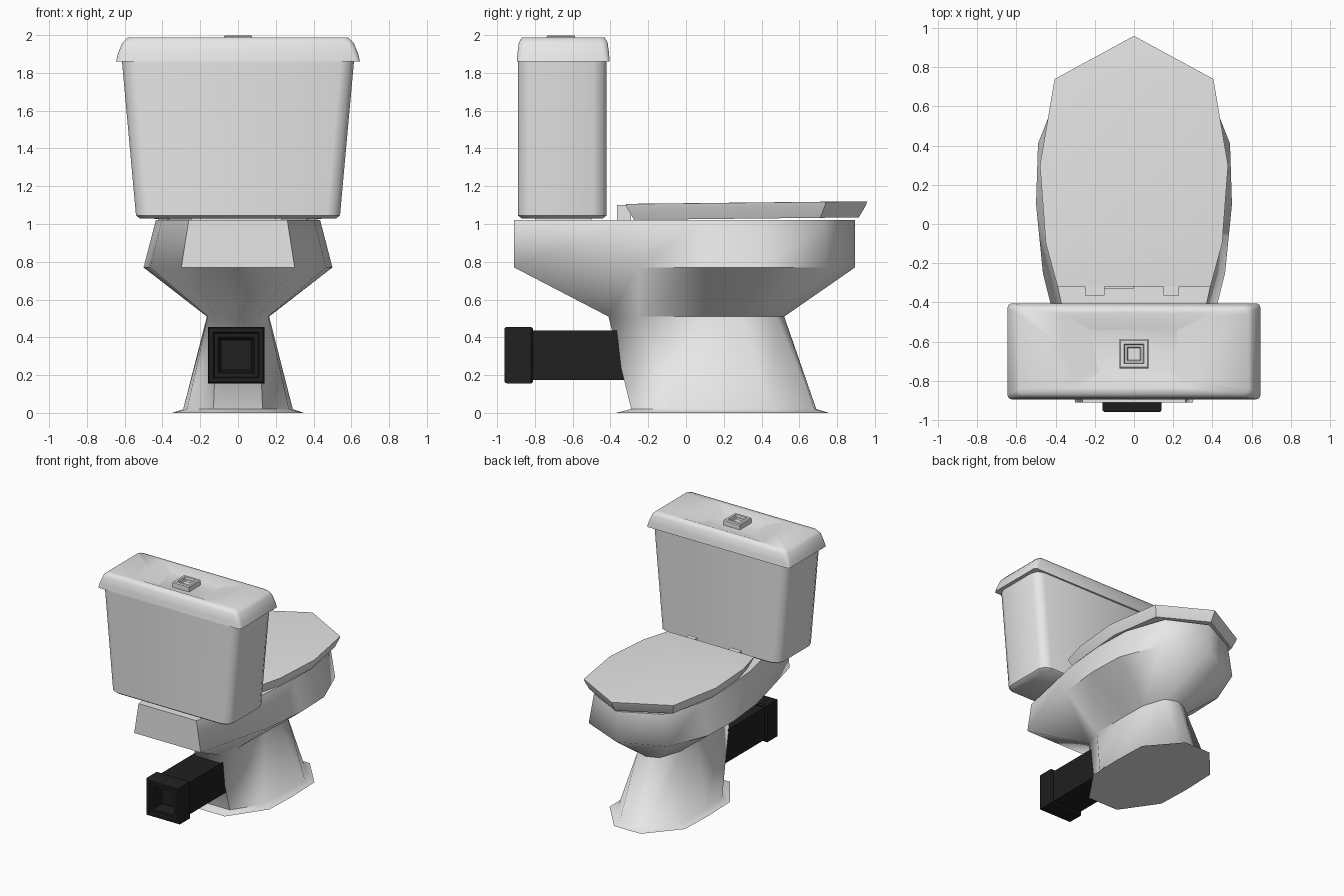
import bpy, bmesh, math

cube = bpy.data.objects.get("Cube")
if cube:
    bpy.data.objects.remove(cube, do_unlink=True)


def material(name, value):
    m = bpy.data.materials.new(name)
    m.use_nodes = True
    colour = (value, value, value, 1)
    m.diffuse_color = colour
    m.node_tree.nodes["Principled BSDF"].inputs["Base Color"].default_value = colour
    return m


WHITE = material("white ceramic", 0.8)
BLACK = material("black plastic", 0.014)


def loft(name, rings, mat, angle=35, place=None):
    """Skin (height, half outline) rings; each half outline runs back to front and is mirrored in x."""
    bm = bmesh.new()
    loops = []
    for z, half in rings:
        full = half + [(-x, y) for x, y in reversed(half) if x > 0]
        loops.append([bm.verts.new((x, y, z)) for x, y in full])
    for a, b in zip(loops, loops[1:]):
        for i in range(len(a)):
            j = (i + 1) % len(a)
            bm.faces.new((a[i], a[j], b[j], b[i]))
    bm.faces.new(loops[0][::-1])
    bm.faces.new(loops[-1])
    if place:
        for v in bm.verts:
            v.co = place(*v.co)
    bmesh.ops.recalc_face_normals(bm, faces=bm.faces)
    mesh = bpy.data.meshes.new(name)
    bm.to_mesh(mesh)
    bm.free()
    mesh.materials.append(mat)
    ob = bpy.data.objects.new(name, mesh)
    bpy.context.collection.objects.link(ob)
    bpy.ops.object.select_all(action='DESELECT')
    ob.select_set(True)
    bpy.context.view_layer.objects.active = ob
    bpy.ops.object.shade_smooth_by_angle(angle=math.radians(angle))
    return ob


def rect(w, y0, y1, c=0.0):
    """Half of a rectangle with optional cut corners."""
    if c == 0:
        return [(w, y0), (w, y1)]
    k = c * 0.3
    return [(w - c, y0), (w - k, y0 + k), (w, y0 + c),
            (w, y1 - c), (w - k, y1 - k), (w - c, y1)]


def scaled(half, s, cy=0.0):
    return [(x * s, cy + (y - cy) * s) for x, y in half]


# Bowl and pedestal in one skin, with a flared foot
bowl = [(0.30, -0.91), (0.465, -0.25), (0.50, 0.1), (0.49, 0.41), (0.36, 0.74), (0, 0.895)]
rim = [(x * 0.87, y) for x, y in bowl]
neck = [(0.11, -0.41), (0.16, -0.25), (0.165, 0.1), (0.16, 0.3), (0.10, 0.48), (0, 0.52)]
ankle = [(0.13, -0.29), (0.27, -0.08), (0.29, 0.15), (0.29, 0.45), (0.12, 0.68), (0, 0.69)]
foot = [(0.14, -0.37), (0.34, -0.08), (0.35, 0.2), (0.34, 0.5), (0.12, 0.755), (0, 0.757)]
loft("bowl_and_pedestal", [(0, foot), (0.02, ankle), (0.51, neck), (0.77, bowl), (1.02, rim)],
     WHITE, angle=62)

# Seat lid, slightly raised towards its tip
lid = [(0.39, -0.32), (0.45, -0.1), (0.48, 0.3), (0.405, 0.74), (0, 0.96)]
loft("seat_lid", [(1.025, scaled(lid, 0.93, 0.32)), (1.09, scaled(lid, 0.99, 0.32)),
                  (1.109, lid), (1.11, scaled(lid, 0.985, 0.32))], WHITE, angle=40,
     place=lambda x, y, z: (x, y, z + 0.011 * y))

# Hinges and hinge bar
for name, cx, w in (("left_hinge", 0.19, 0.04), ("right_hinge", -0.2, 0.05)):
    loft(name, [(1.01, rect(w, -0.365, -0.29)), (1.10, rect(w, -0.365, -0.29))], WHITE,
         place=lambda x, y, z: (x + cx, y, z))
loft("hinge_bar", [(1.05, rect(0.08, -0.33, -0.28)), (1.09, rect(0.08, -0.33, -0.28))], WHITE,
     place=lambda x, y, z: (x - 0.08, y, z))

# Tank, tapering downwards, on a thin gasket
loft("tank_gasket", [(1.0, rect(0.2, -0.8, -0.5)), (1.05, rect(0.2, -0.8, -0.5))], WHITE)
loft("tank", [(1.03, rect(0.52, -0.87, -0.44, 0.06)), (1.045, rect(0.54, -0.89, -0.42, 0.07)),
              (1.87, rect(0.615, -0.89, -0.42, 0.07))], WHITE, angle=45)

# Tank cover with a dished top
dish = [(0.29, -0.835), (0.30, -0.83), (0.31, -0.80), (0.36, -0.64), (0.37, -0.47), (0.365, -0.455)]
loft("tank_cover", [(1.86, rect(0.60, -0.87, -0.43, 0.02)), (1.86, rect(0.645, -0.895, -0.405, 0.02)),
                    (1.90, rect(0.637, -0.893, -0.407, 0.03)),
                    (1.96, rect(0.612, -0.885, -0.415, 0.03)),
                    (1.987, rect(0.585, -0.87, -0.43, 0.03)),
                    (1.987, dish), (1.955, scaled(dish, 0.6, -0.66))], WHITE, angle=50)


def square(r, c=0.0):
    return rect(r, c - r, c + r)


# Flush button with a stepped hollow
by = -0.663
loft("flush_button", [(1.94, square(0.075, by)), (1.993, square(0.075, by)), (2.0, square(0.068, by)),
                      (2.0, square(0.05, by)), (1.985, square(0.046, by)),
                      (1.985, square(0.035, by)), (1.975, square(0.03, by))], WHITE)

# Square waste pipe and hollow collar, swept along y
def along_y(x, y, z):
    return (x - 0.01, z, y + 0.306)


loft("waste_pipe", [(-0.83, square(0.131)), (-0.30, square(0.131))], BLACK, place=along_y)
loft("pipe_collar", [(-0.81, square(0.14)), (-0.82, square(0.15)), (-0.95, square(0.15)),
                     (-0.96, square(0.143)), (-0.96, square(0.122)), (-0.945, square(0.115)),
                     (-0.945, square(0.095)), (-0.85, square(0.08))], BLACK, place=along_y)
